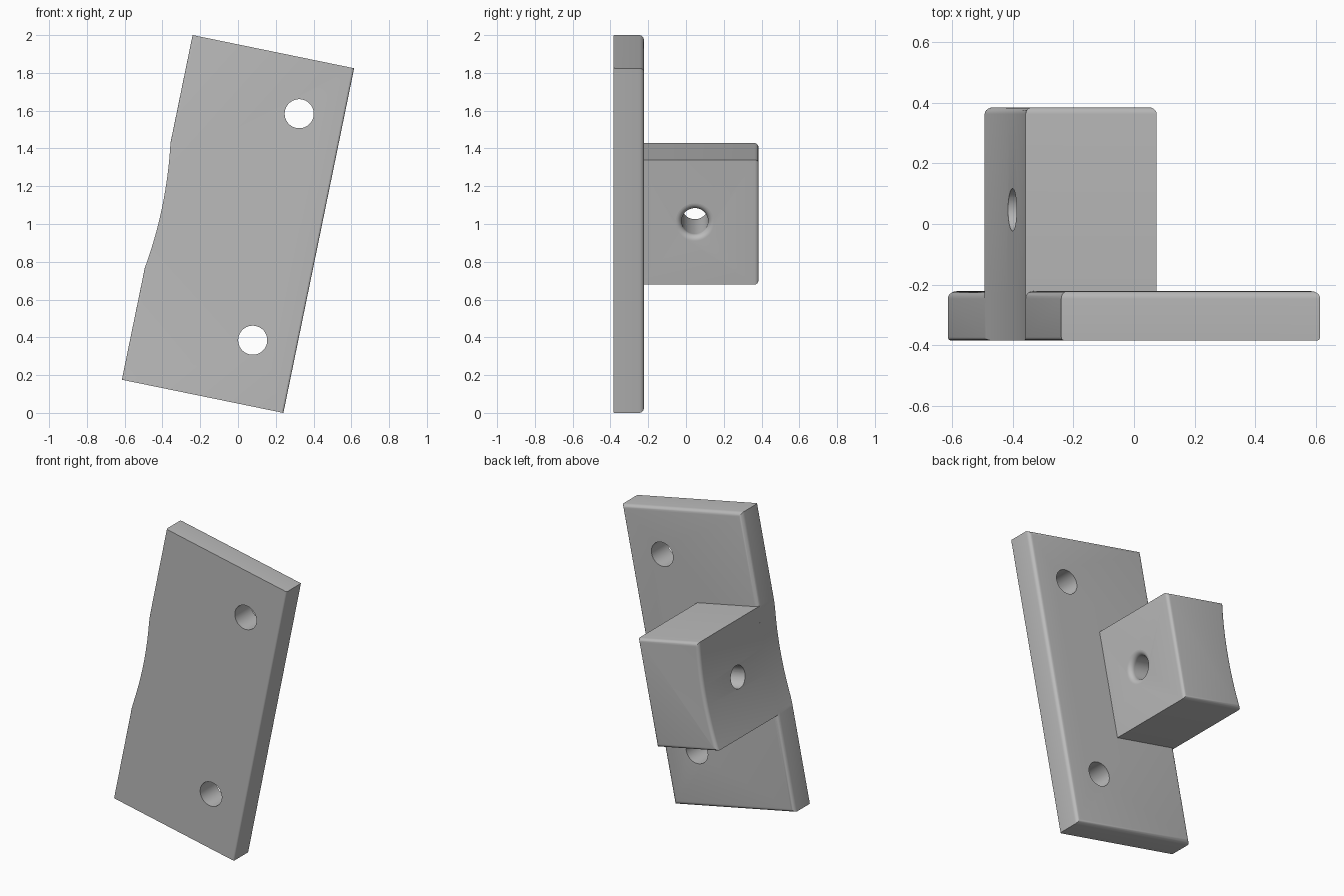
import bpy, bmesh, math
from mathutils import Matrix

cube = bpy.data.objects.get("Cube")
if cube:
    bpy.data.objects.remove(cube)

TILT = Matrix.Translation((0, 0, 1)) @ Matrix.Rotation(math.radians(11.6), 4, 'Y')
HALF_W, HALF_H = 0.4365, 0.9313        # plate half size
MID, ARC_HALF, SAG = 0.011, 0.337, 0.025
FRONT, PLATE_BACK, BACK = -0.385, -0.222, 0.385
BLOCK_SIDE = 0.005                     # flat side of the block

grey = bpy.data.materials.new("plain grey")
grey.use_nodes = True
colour = (0.5, 0.5, 0.5, 1)
grey.diffuse_color = colour
grey.node_tree.nodes["Principled BSDF"].inputs["Base Color"].default_value = colour


def finish(bm, name):
    bmesh.ops.recalc_face_normals(bm, faces=bm.faces)
    mesh = bpy.data.meshes.new(name)
    bm.to_mesh(mesh)
    bm.free()
    mesh.materials.append(grey)
    obj = bpy.data.objects.new(name, mesh)
    bpy.context.collection.objects.link(obj)
    obj.matrix_world = TILT
    return obj


def prism(name, outline, y0, y1, back_round=0, front_round=0):
    """Extrude an (x, z) outline along y, rounding back edges and long front edges."""
    bm = bmesh.new()
    face = bm.faces.new([bm.verts.new((x, y0, z)) for x, z in outline])
    new = bmesh.ops.extrude_face_region(bm, geom=[face])["geom"]
    bmesh.ops.translate(bm, vec=(0, y1 - y0, 0),
                        verts=[v for v in new if isinstance(v, bmesh.types.BMVert)])
    bmesh.ops.recalc_face_normals(bm, faces=bm.faces)

    def rounded(edges, size):
        bmesh.ops.bevel(bm, geom=edges, offset=size, segments=5, profile=0.5, affect='EDGES')

    def at(e, y):
        return all(abs(v.co.y - y) < 1e-5 for v in e.verts)
    if back_round:
        rounded([e for e in bm.edges if at(e, y1)], back_round)
    if front_round:
        rounded([e for e in bm.edges if at(e, y0)
                 and abs(e.verts[0].co.x - e.verts[1].co.x) < 1e-4], front_round)
    return finish(bm, name)


def turned(name, profile, place):
    """Closed solid of revolution about z from (radius, height) pairs."""
    bm = bmesh.new()
    n = 48
    rings = [[bm.verts.new((r * math.cos(i * math.tau / n), r * math.sin(i * math.tau / n), h))
              for i in range(n)] for r, h in profile]
    for a, b in zip(rings, rings[1:]):
        for i in range(n):
            j = (i + 1) % n
            bm.faces.new((a[i], a[j], b[j], b[i]))
    bm.faces.new(rings[0])
    bm.faces.new(rings[-1])
    bmesh.ops.transform(bm, matrix=place, verts=bm.verts)
    return finish(bm, name)


def cut(obj, cutters):
    bpy.context.view_layer.objects.active = obj
    for c in cutters:
        c.hide_render = True
        mod = obj.modifiers.new("cut", 'BOOLEAN')
        mod.operation, mod.solver, mod.object = 'DIFFERENCE', 'EXACT', c
        bpy.ops.object.modifier_apply(modifier=mod.name)
        bpy.data.objects.remove(c)


def smooth(obj):
    bpy.ops.object.select_all(action='DESELECT')
    obj.select_set(True)
    bpy.context.view_layer.objects.active = obj
    bpy.ops.object.shade_smooth_by_angle(angle=math.radians(25))


# Shallow hollow shared by the plate edge and the block
radius = (ARC_HALF ** 2 + SAG ** 2) / (2 * SAG)
sweep = math.asin(ARC_HALF / radius)
hollow = []
for i in range(25):
    a = sweep * (i / 12 - 1)
    hollow.append((-HALF_W + SAG - radius * (1 - math.cos(a)), MID + radius * math.sin(a)))

# Mounting plate with hollow edge and two screw holes
plate = prism("mounting_plate",
              [(-HALF_W, -HALF_H), (HALF_W, -HALF_H), (HALF_W, HALF_H), (-HALF_W, HALF_H)],
              FRONT, PLATE_BACK, 0.025, 0.012)
along_y = Matrix.Rotation(math.pi / 2, 4, 'X')
cutters = [prism("hollow_cutter",
                 hollow + [(-0.6, MID + ARC_HALF), (-0.6, MID - ARC_HALF)], -0.6, 0.6)]
for z in (0.637, -0.587):
    cutters.append(turned("screw_cutter", [(0.077, -0.6), (0.077, 0.6)],
                          Matrix.Translation((0.2, 0, z)) @ along_y))
cut(plate, cutters)
smooth(plate)

# Block standing on the back of the plate
block = prism("block",
              hollow + [(BLOCK_SIDE, MID + ARC_HALF), (BLOCK_SIDE, MID - ARC_HALF)],
              PLATE_BACK - 0.03, BACK, 0.022)

# Cross hole with a rounded mouth on the flat side
bore, lip = 0.07, 0.032
mouth = [(bore, -0.7)]
for i in range(9):
    a = i / 8 * math.pi / 2
    mouth.append((bore + lip * (1 - math.cos(a)), lip * (math.sin(a) - 1)))
mouth.append((bore + lip, 0.1))
cut(block, [turned("bore_cutter", mouth, Matrix.Translation((BLOCK_SIDE, 0.047, MID))
                   @ Matrix.Rotation(math.pi / 2, 4, 'Y'))])
smooth(block)
